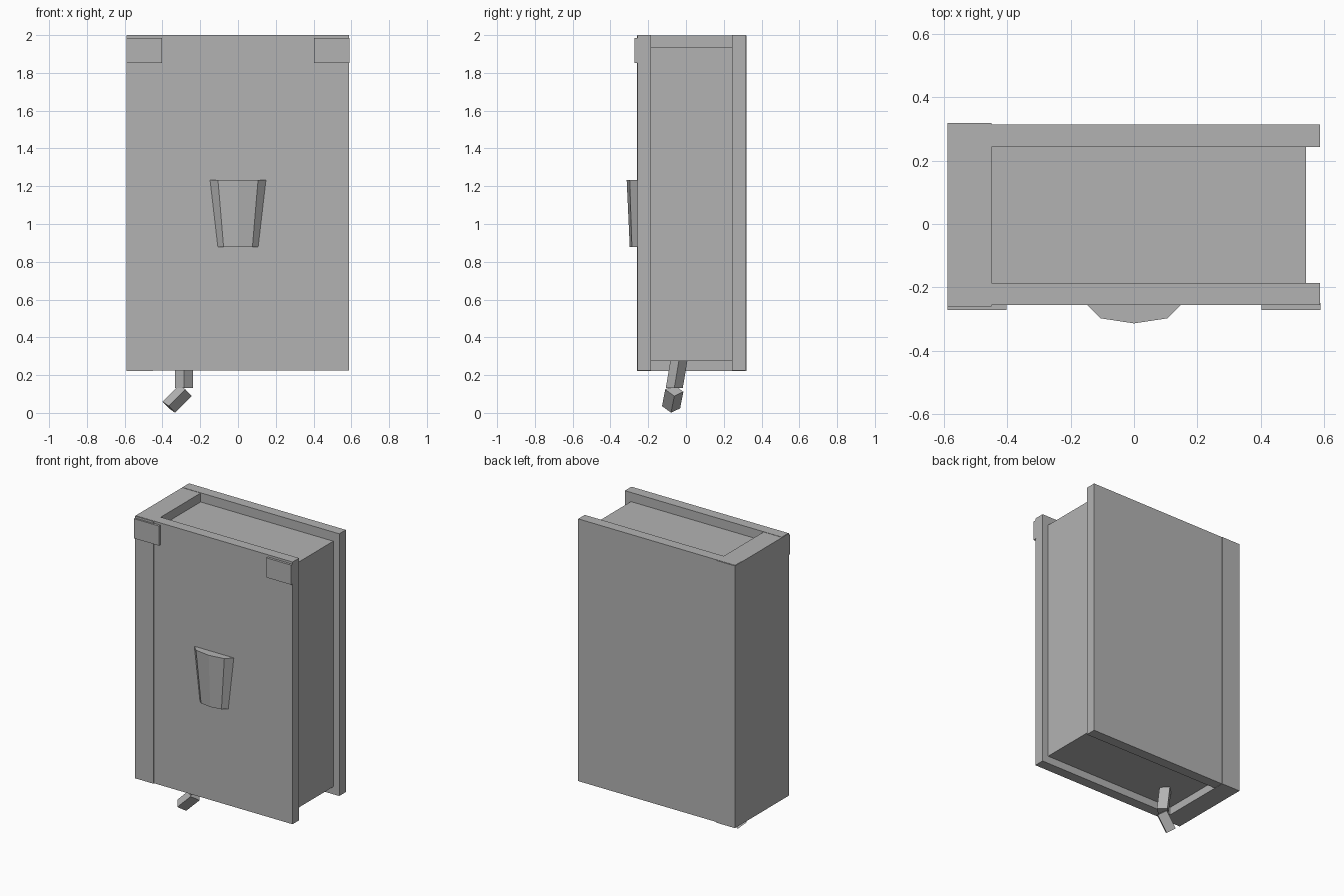
import bpy
import bmesh
from mathutils import Vector

cube = bpy.data.objects.get("Cube")
if cube:
    bpy.data.objects.remove(cube, do_unlink=True)

# Single grey material
grey = bpy.data.materials.new("plain_grey")
grey.use_nodes = True
colour = (0.45, 0.45, 0.45, 1)
grey.diffuse_color = colour
grey.node_tree.nodes["Principled BSDF"].inputs["Base Color"].default_value = colour


def loft(name, ring_a, ring_b):
    """Closed solid between two rings with equal point counts."""
    bm = bmesh.new()
    a = [bm.verts.new(p) for p in ring_a]
    b = [bm.verts.new(p) for p in ring_b]
    bm.faces.new(a)
    bm.faces.new(b)
    n = len(a)
    for i in range(n):
        j = (i + 1) % n
        bm.faces.new((a[i], a[j], b[j], b[i]))
    bmesh.ops.recalc_face_normals(bm, faces=bm.faces)
    mesh = bpy.data.meshes.new(name)
    bm.to_mesh(mesh)
    bm.free()
    mesh.materials.append(grey)
    obj = bpy.data.objects.new(name, mesh)
    bpy.context.collection.objects.link(obj)
    return obj


def box(name, xs, ys, zs):
    rings = [[(xs[0], ys[0], z), (xs[1], ys[0], z), (xs[1], ys[1], z), (xs[0], ys[1], z)] for z in zs]
    return loft(name, *rings)


def diamond(centre, u, v):
    """Four-sided ring given by its centre and two half diagonals."""
    c, u, v = Vector(centre), Vector(u), Vector(v)
    return [c + u, c + v, c - u, c - v]


# Covers, pages and spine
box("front_cover", (-0.588, 0.588), (-0.256, -0.186), (0.224, 2.0))
box("back_cover", (-0.588, 0.588), (0.244, 0.314), (0.224, 2.0))
box("pages", (-0.5, 0.543), (-0.19, 0.248), (0.275, 1.938))
box("spine", (-0.59, -0.451), (-0.26, 0.319), (0.222, 1.998))

# Corner tabs on the front cover
for side, label in ((-1, "right"), (1, "left")):
    xs = sorted((side * 0.403, side * 0.589))
    box("corner_tab_" + label, xs, (-0.272, -0.25), (1.852, 1.985))

# Tapered, faceted emblem on the front cover
profile = [(-0.148, 0), (-0.106, 0.042), (0, 0.058), (0.106, 0.042), (0.148, 0)]


def emblem_ring(scale, z):
    front = [(x * scale, -0.256 - d * scale, z) for x, d in profile]
    inner = [(side * 0.148 * scale, -0.245, z) for side in (1, -1)]
    return front + inner


loft("emblem", emblem_ring(1, 1.233), emblem_ring(0.72, 0.877))

# Bookmark ribbon: two diamond-section pieces
across_x, across_y = (0.047, 0, 0), (0, 0.045, 0)
loft("bookmark_upper",
     diamond((-0.286, -0.036, 0.285), across_x, across_y),
     diamond((-0.286, -0.062, 0.132), across_x, across_y))
slant = (0.033, 0, -0.029)
tilt = (0, 0.048, -0.006)
loft("bookmark_lower",
     diamond((-0.278, -0.062, 0.118), slant, tilt),
     diamond((-0.366, -0.079, 0.03), slant, tilt))
